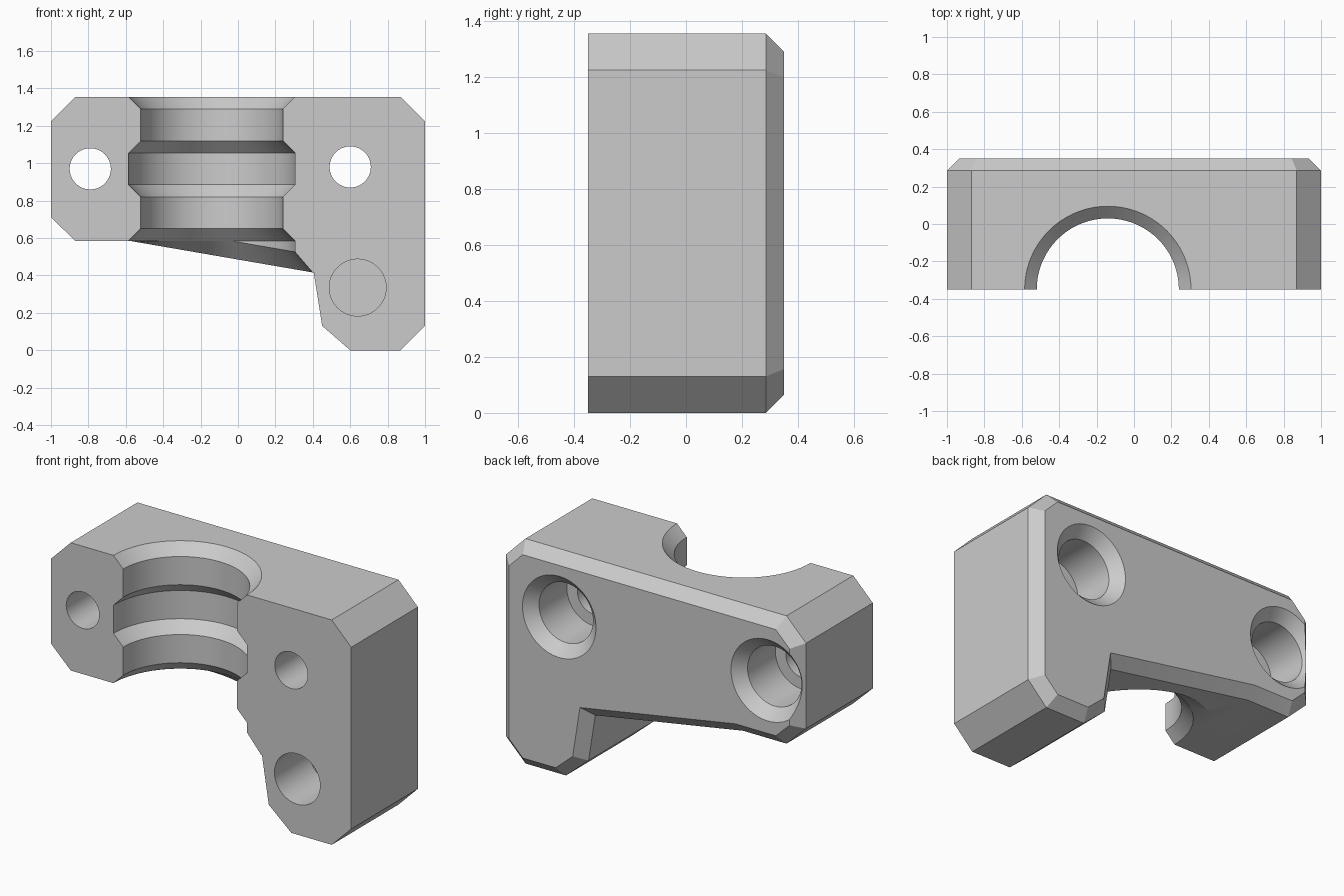
import bpy, bmesh, math
from mathutils import Vector, Matrix

cube = bpy.data.objects.get("Cube")
if cube:
    bpy.data.objects.remove(cube, do_unlink=True)

FRONT, BACK, CHAMFER = -0.35, 0.35, 0.065
BORE_X, SEGMENTS = -0.14, 72

grey = bpy.data.materials.new("light grey plastic")
grey.use_nodes = True
colour = (0.6, 0.6, 0.6, 1)
grey.diffuse_color = colour
grey.node_tree.nodes["Principled BSDF"].inputs["Base Color"].default_value = colour


def loft(name, rings):
    """Skin a stack of equal-length point loops and cap both ends."""
    bm = bmesh.new()
    loops = [[bm.verts.new(p) for p in ring] for ring in rings]
    for a, b in zip(loops, loops[1:]):
        for i in range(len(a)):
            j = (i + 1) % len(a)
            bm.faces.new((a[i], a[j], b[j], b[i]))
    bm.faces.new(loops[0])
    bm.faces.new(loops[-1])
    bmesh.ops.recalc_face_normals(bm, faces=bm.faces)
    mesh = bpy.data.meshes.new(name)
    bm.to_mesh(mesh)
    bm.free()
    mesh.materials.append(grey)
    obj = bpy.data.objects.new(name, mesh)
    bpy.context.collection.objects.link(obj)
    return obj


def inset(points, d):
    """Move every side of a clockwise outline inwards by d."""
    result = []
    for i, p in enumerate(points):
        before = (p - points[i - 1]).normalized()
        after = (points[(i + 1) % len(points)] - p).normalized()
        n1, n2 = Vector((before.y, -before.x)), Vector((after.y, -after.x))
        result.append(p + (n1 + n2) * d / (1 + n1.dot(n2)))
    return result


def circle(r):
    steps = [2 * math.pi * i / SEGMENTS for i in range(SEGMENTS)]
    return [(r * math.cos(a), r * math.sin(a)) for a in steps]


def round_hole(name, x, z, stations):
    """Cutter along y from (y, radius) stations."""
    return loft(name, [[(x + u, y, z + v) for u, v in circle(r)]
                       for y, r in stations])


# Bracket plate with a chamfered back rim
outline = [Vector(p) for p in (
    (-0.87, 1.355), (0.87, 1.355), (1, 1.225), (1, 0.13), (0.87, 0),
    (0.6, 0), (0.45, 0.13), (0.405, 0.415), (-0.58, 0.585),
    (-0.87, 0.585), (-1, 0.71), (-1, 1.225))]
body = loft("clamp_bracket", [
    [(p.x, FRONT, p.y) for p in outline],
    [(p.x, BACK - CHAMFER, p.y) for p in outline],
    [(p.x, BACK, p.y) for p in inset(outline, CHAMFER)]])

# Grooved half bore, flared where it leaves the sloping underside
WIDE, NARROW, FLARE = 0.445, 0.38, 0.544
bore_rings = []
for r, z in ((0.495, 1.405), (NARROW, 1.29), (NARROW, 1.12), (WIDE, 1.055),
             (WIDE, 0.885), (NARROW, 0.82), (NARROW, 0.65), (WIDE, 0.585)):
    bore_rings.append([(BORE_X + u, FRONT + v, z) for u, v in circle(r)])
for r, start, top in ((WIDE, -0.03, 0.584), (FLARE, -0.58, 0.582)):
    bore_rings.append([(BORE_X + u, FRONT + v,
                        min(top, top - 0.174 * (BORE_X + u - start)))
                       for u, v in circle(r)])
bore_rings.append([(BORE_X + u, FRONT + v, -0.1) for u, v in circle(FLARE)])
cutters = [loft("bore_cutter", bore_rings)]

# Screw holes with countersunk pockets from the back
for name, x, z in (("right_screw_cutter", -0.79, 0.97),
                   ("left_screw_cutter", 0.6, 0.98)):
    cutters.append(round_hole(name, x, z, (
        (FRONT - 0.1, 0.11), (0.02, 0.11), (0.02, 0.18),
        (BACK - CHAMFER, 0.18), (BACK + 0.05, 0.295))))

# Blind hole in the front of the leg
cutters.append(round_hole("leg_hole_cutter", 0.64, 0.335,
                          ((FRONT - 0.1, 0.152), (-0.02, 0.152))))

bpy.context.view_layer.objects.active = body
for cutter in cutters:
    cutter.hide_render = True
    mod = body.modifiers.new(cutter.name, 'BOOLEAN')
    mod.operation, mod.solver, mod.object = 'DIFFERENCE', 'EXACT', cutter
    bpy.ops.object.modifier_apply(modifier=mod.name)
    bpy.data.objects.remove(cutter, do_unlink=True)

# Smooth the round walls, keep the machined edges sharp
bpy.ops.object.select_all(action='DESELECT')
body.select_set(True)
bpy.ops.object.shade_smooth_by_angle(angle=math.radians(20))
